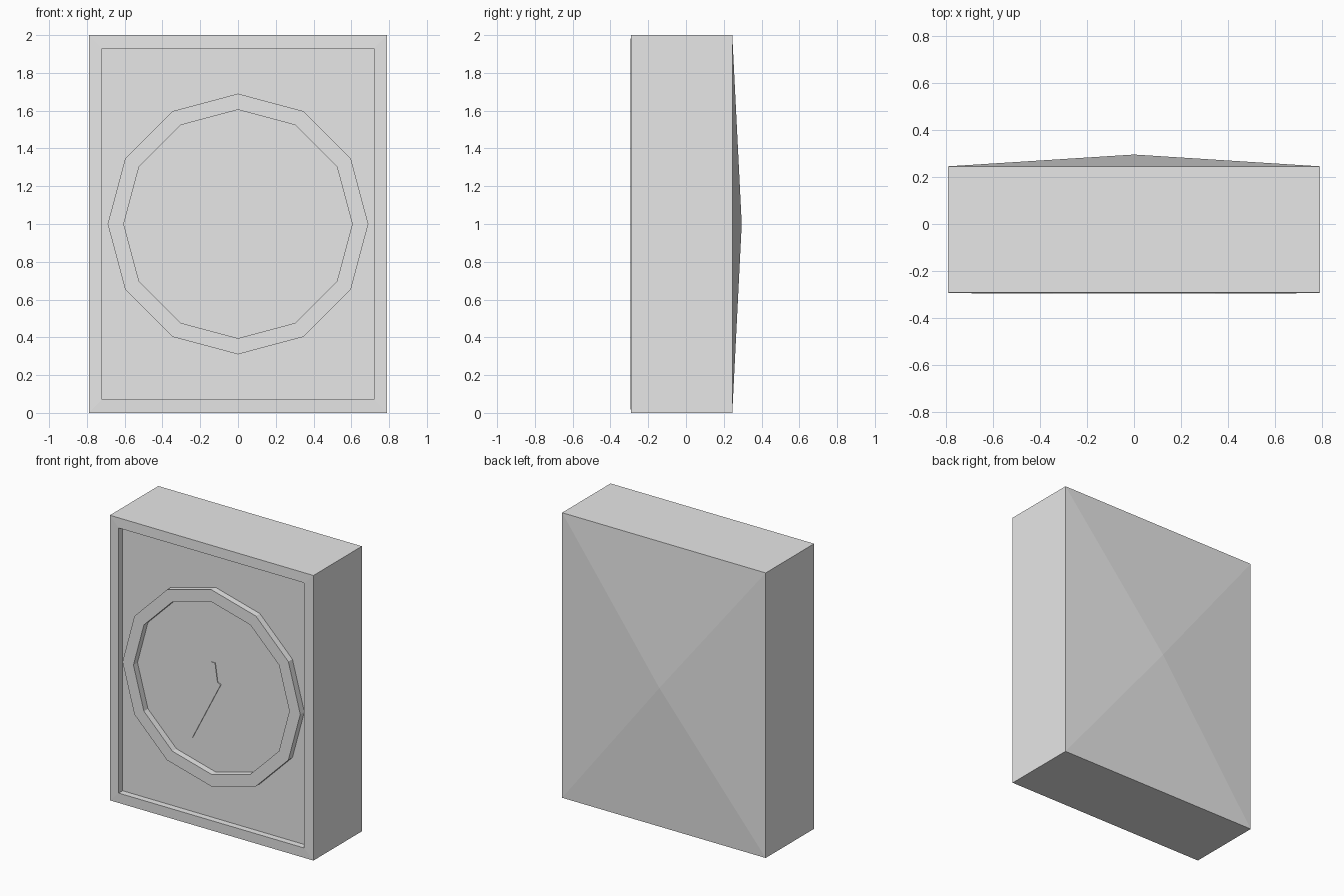
import bpy, bmesh
from math import sin, cos, tau

cube = bpy.data.objects.get("Cube")
if cube:
    bpy.data.objects.remove(cube, do_unlink=True)

grey = bpy.data.materials.new("plain_grey")
grey.use_nodes = True
colour = (0.8, 0.8, 0.8, 1)
grey.diffuse_color = colour
grey.node_tree.nodes["Principled BSDF"].inputs["Base Color"].default_value = colour

MID = 1.0        # height of the dial centre
FRONT = -0.295
PANEL = -0.25    # recessed front panel
BACK = 0.245


def finish(name, bm):
    bmesh.ops.recalc_face_normals(bm, faces=bm.faces)
    mesh = bpy.data.meshes.new(name)
    bm.to_mesh(mesh)
    bm.free()
    mesh.materials.append(grey)
    obj = bpy.data.objects.new(name, mesh)
    bpy.context.collection.objects.link(obj)
    return obj


def loop(bm, outline, y):
    return [bm.verts.new((x, y, z)) for x, z in outline]


def bridge(bm, a, b):
    n = len(a)
    for i in range(n):
        j = (i + 1) % n
        bm.faces.new((a[i], a[j], b[j], b[i]))


def rect(w, h):
    return [(-w, MID - h), (w, MID - h), (w, MID + h), (-w, MID + h)]


def dodecagon(r):
    return [(r * sin(tau * i / 12), MID + r * cos(tau * i / 12)) for i in range(12)]


# Case: box with a shallow pyramid back and a recessed front
bm = bmesh.new()
loops = [loop(bm, rect(0.79, 1.0), BACK),
         loop(bm, rect(0.79, 1.0), FRONT + 0.003),
         loop(bm, rect(0.72, 0.93), FRONT + 0.001),
         loop(bm, rect(0.72, 0.93), PANEL)]
for a, b in zip(loops, loops[1:]):
    bridge(bm, a, b)
bm.faces.new(loops[-1])
apex = bm.verts.new((0, 0.295, MID))
for i in range(4):
    bm.faces.new((loops[0][i], loops[0][(i + 1) % 4], apex))
finish("clock_case", bm)

# Dial ring: twelve-sided, standing on the panel
bm = bmesh.new()
ends = [(0.69, PANEL + 0.005), (0.69, FRONT), (0.605, FRONT), (0.605, PANEL + 0.005)]
loops = [loop(bm, dodecagon(r), y) for r, y in ends]
for i in range(4):
    bridge(bm, loops[i], loops[(i + 1) % 4])
finish("dial_ring", bm)


# Hands: thin tapered plates on the panel
def hand(name, outline, front):
    bm = bmesh.new()
    a, b = loop(bm, outline, front), loop(bm, outline, PANEL + 0.002)
    bridge(bm, a, b)
    bm.faces.new(a)
    bm.faces.new(b)
    finish(name, bm)


hand("minute_hand", [(-0.19, 0.6), (-0.175, 0.59), (0.045, 1.02), (0.02, 1.03), (-0.025, 0.99)], PANEL - 0.007)
hand("hour_hand", [(-0.025, 0.99), (0.022, 1.01), (0.0, 1.16), (-0.03, 1.16)], PANEL - 0.005)
